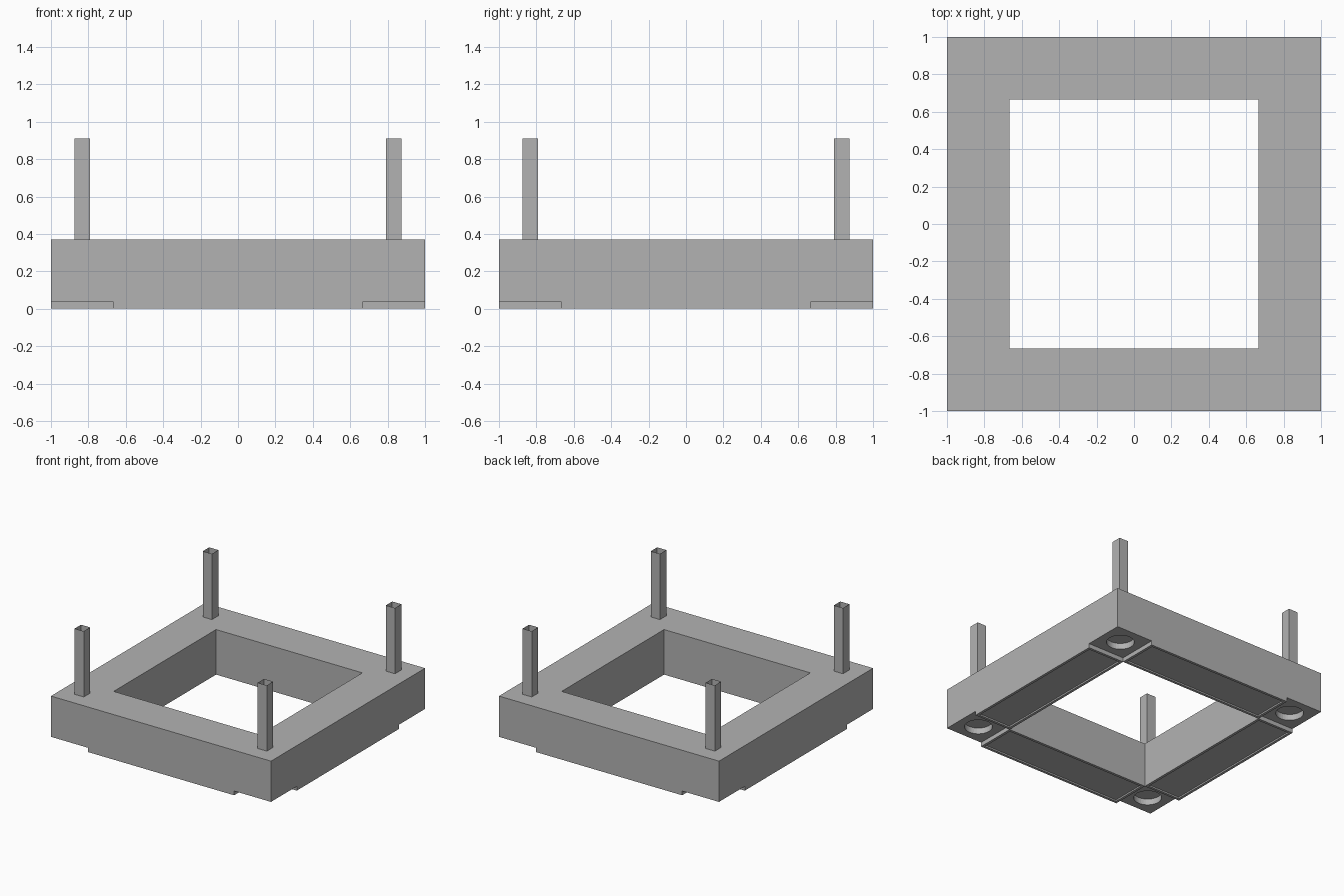
import bpy
import bmesh
from math import pi
from mathutils import Matrix, Vector

default = bpy.data.objects.get("Cube")
if default:
    bpy.data.objects.remove(default, do_unlink=True)

grey = bpy.data.materials.new("plain grey")
grey.use_nodes = True
colour = (0.45, 0.45, 0.45, 1)
grey.diffuse_color = colour
grey.node_tree.nodes["Principled BSDF"].inputs["Base Color"].default_value = colour

INNER = 0.665      # half width of the opening
STEP = 0.035       # height of the bottom strips
TOP = 0.37
POST = 0.832       # post and socket centres
MID = (1 + INNER) / 2
CORNERS = [(x, y) for x in (-POST, POST) for y in (-POST, POST)]


def finish(name, bm):
    mesh = bpy.data.meshes.new(name)
    bm.to_mesh(mesh)
    bm.free()
    mesh.materials.append(grey)
    obj = bpy.data.objects.new(name, mesh)
    bpy.context.collection.objects.link(obj)
    return obj


def box_mesh(size, centre):
    bm = bmesh.new()
    bmesh.ops.create_cube(bm, size=1, matrix=Matrix.Translation(centre) @ Matrix.Diagonal((*size, 1)))
    return bm


def cut(target, cutter):
    mod = target.modifiers.new("cut", 'BOOLEAN')
    mod.operation = 'DIFFERENCE'
    mod.solver = 'EXACT'
    mod.object = cutter
    bpy.context.view_layer.objects.active = target
    bpy.ops.object.modifier_apply(modifier=mod.name)
    bpy.data.objects.remove(cutter, do_unlink=True)


# Square frame with a central opening
frame = finish("frame", box_mesh((2, 2, TOP - STEP), (0, 0, (TOP + STEP) / 2)))
cut(frame, finish("opening_cutter", box_mesh((2 * INNER, 2 * INNER, 1), (0, 0, 0.2))))

# Round sockets under the corners
for x, y in CORNERS:
    bm = bmesh.new()
    bmesh.ops.create_cone(bm, cap_ends=True, segments=32, radius1=0.105, radius2=0.105,
                          depth=0.1, matrix=Matrix.Translation((x, y, STEP)))
    cut(frame, finish("socket_cutter", bm))

# Strips under the sides, each with a shallow inset panel
for i, side in enumerate(("front", "left", "back", "right")):
    bm = box_mesh((2 * INNER, 1 - INNER, STEP), (0, -MID, STEP / 2))
    bm.faces.ensure_lookup_table()
    bottom = min(bm.faces, key=lambda f: f.calc_center_median().z)
    top = max(bm.faces, key=lambda f: f.calc_center_median().z)
    bmesh.ops.inset_region(bm, faces=[bottom], thickness=0.03)
    bmesh.ops.inset_region(bm, faces=[bottom], thickness=0.001)
    bmesh.ops.translate(bm, verts=bottom.verts, vec=Vector((0, 0, 0.012)))
    bmesh.ops.delete(bm, geom=[top], context='FACES_ONLY')
    bmesh.ops.rotate(bm, verts=bm.verts, matrix=Matrix.Rotation(i * pi / 2, 3, 'Z'))
    finish(side + "_bottom_strip", bm)

# Open square tubes standing on the corners
for x, y in CORNERS:
    bm = box_mesh((0.083, 0.083, 0.91 - TOP), (x, y, (0.91 + TOP) / 2))
    ends = [f for f in bm.faces if abs(f.normal.z) > 0.5]
    bmesh.ops.delete(bm, geom=ends, context='FACES_ONLY')
    finish(("back" if y > 0 else "front") + ("_left" if x > 0 else "_right") + "_post", bm)
